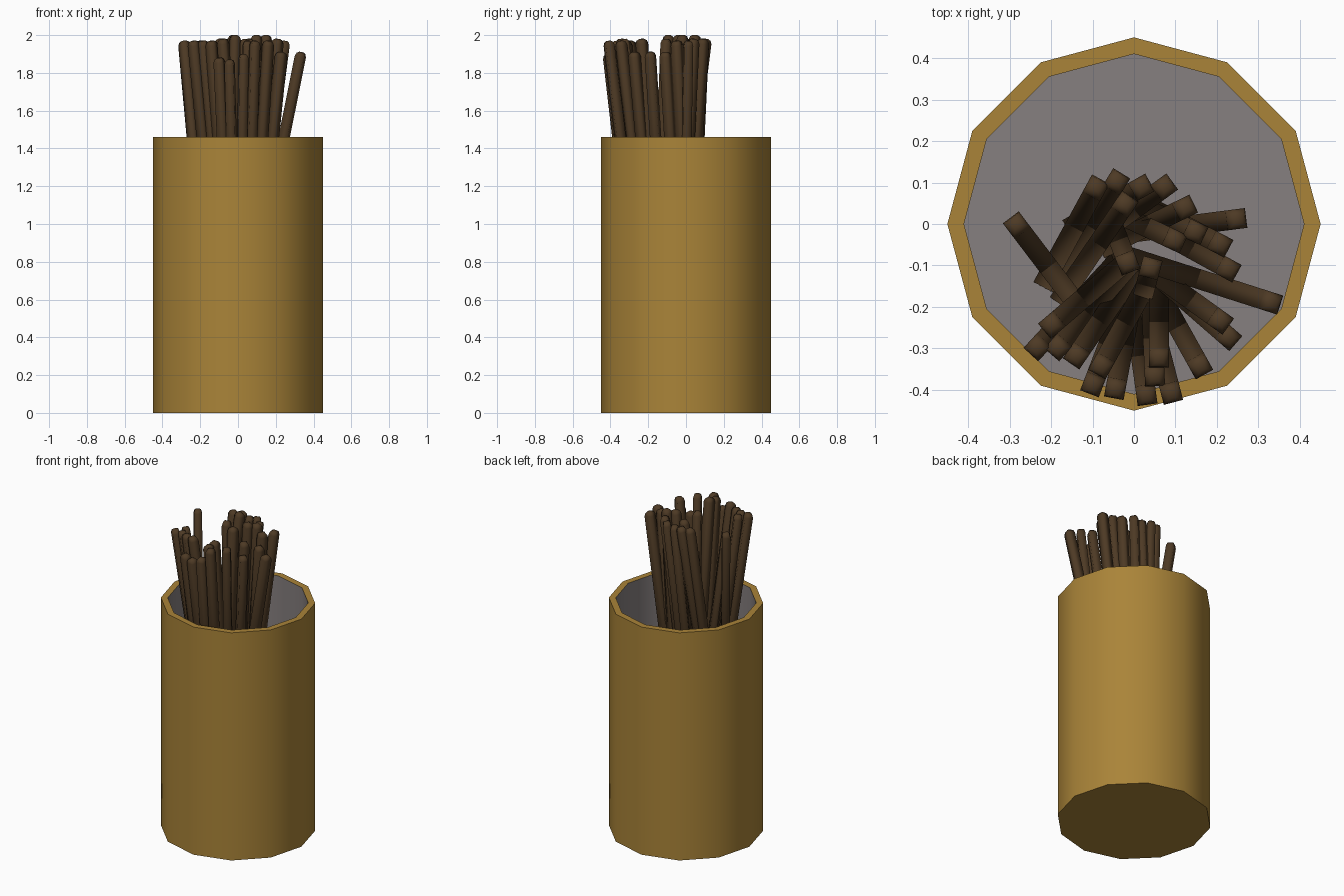
import bpy, bmesh, math
from mathutils import Vector

if "Cube" in bpy.data.objects:
    bpy.data.objects.remove(bpy.data.objects["Cube"])


def material(name, rgb):
    m = bpy.data.materials.new(name)
    m.diffuse_color = (*rgb, 1)
    m.use_nodes = True
    m.node_tree.nodes["Principled BSDF"].inputs["Base Color"].default_value = m.diffuse_color
    return m


def finish(bm, name, mats, angle):
    bmesh.ops.recalc_face_normals(bm, faces=bm.faces)
    me = bpy.data.meshes.new(name)
    bm.to_mesh(me)
    bm.free()
    for m in mats:
        me.materials.append(m)
    ob = bpy.data.objects.new(name, me)
    bpy.context.collection.objects.link(ob)
    bpy.ops.object.select_all(action='DESELECT')
    ob.select_set(True)
    bpy.context.view_layer.objects.active = ob
    bpy.ops.object.shade_smooth_by_angle(angle=math.radians(angle))
    return ob


def loft(bm, rings):
    # bridge a series of equal rings and cap both ends
    rings = [[bm.verts.new(p) for p in r] for r in rings]
    n = len(rings[0])
    bands = []
    for a, b in zip(rings, rings[1:]):
        bands.append([bm.faces.new((a[i], a[(i + 1) % n], b[(i + 1) % n], b[i]))
                      for i in range(n)])
    return bands, bm.faces.new(rings[0][::-1]), bm.faces.new(rings[-1])


gold = material("gold_brown", (0.40, 0.23, 0.04))
grey = material("inner_grey", (0.24, 0.215, 0.215))
wood = material("dark_wood", (0.075, 0.042, 0.018))

# Twelve-sided hollow cup with a grey lining
bm = bmesh.new()
profile = [(0.45, 0), (0.45, 1.46), (0.41, 1.46), (0.41, 0.04)]
bands, bottom, floor = loft(bm, [
    [(r * math.cos(i * math.pi / 6), r * math.sin(i * math.pi / 6), z) for i in range(12)]
    for r, z in profile])
for f in bands[2] + [floor]:
    f.material_index = 1
finish(bm, "cup", [gold, grey], 35)


# Square stick with a tapered, softened tip
def stick(name, tip, base):
    tip, base = Vector(tip), Vector(base)
    axis = (tip - base).normalized()
    lean = Vector((axis.x, axis.y, 0)).normalized()
    side = axis.cross(lean).normalized()
    out = side.cross(axis)
    length = (tip - base).length
    h = 0.024
    rings = []
    for d, s in ((0, h), (length - 0.025, h), (length - 0.008, h * 0.8), (length, h * 0.4)):
        c = base + axis * d
        rings.append([c + side * s * a + out * s * b
                      for a, b in ((-1, -1), (1, -1), (1, 1), (-1, 1))])
    bm = bmesh.new()
    loft(bm, rings)
    finish(bm, name, [wood], 100)


# tip x, tip y, tip z, base x, base y
sticks = [
    (-.285, 0, 1.97, -.11, -.23), (-.09, .09, 1.98, -.21, -.13),
    (-.04, .105, 1.98, -.19, -.14), (-.02, .05, 1.99, -.17, -.17),
    (.02, .09, 1.97, -.14, 0), (.075, .09, 1.98, -.09, -.03),
    (.125, .04, 1.98, -.06, -.05), (.25, .012, 1.97, 0, -.02),
    (.15, -.02, 1.99, 0, .05), (.10, -.04, 1.99, -.05, .03),
    (.21, -.05, 1.97, .02, .05), (.23, -.11, 1.91, .03, 0),
    (-.015, -.095, 1.99, -.06, .02), (.04, -.105, 1.98, .02, -.18),
    (.335, -.19, 1.91, -.04, -.07), (.21, -.235, 1.98, .05, -.12),
    (.23, -.275, 1.91, .04, -.11), (.16, -.345, 1.97, .04, -.13),
    (.09, -.41, 1.97, .03, -.18), (.06, -.325, 1.98, .06, -.13),
    (.05, -.37, 1.97, .04, -.16), (.03, -.415, 1.90, 0, -.20),
    (-.045, -.40, 1.87, 0, -.16), (-.10, -.39, 1.88, -.02, -.18),
    (-.08, -.345, 1.98, .05, -.11), (-.14, -.32, 1.97, -.01, -.13),
    (-.185, -.30, 1.97, -.02, -.11), (-.235, -.30, 1.97, -.05, -.10),
    (-.20, -.245, 1.97, -.03, -.10),
]
for i, (x, y, z, bx, by) in enumerate(sticks):
    # raise the tallest sticks to the full two units
    stick(f"stick_{i + 1:02d}", (x, y, 2.0 if z == 1.99 else z), (bx, by, 0.05))
